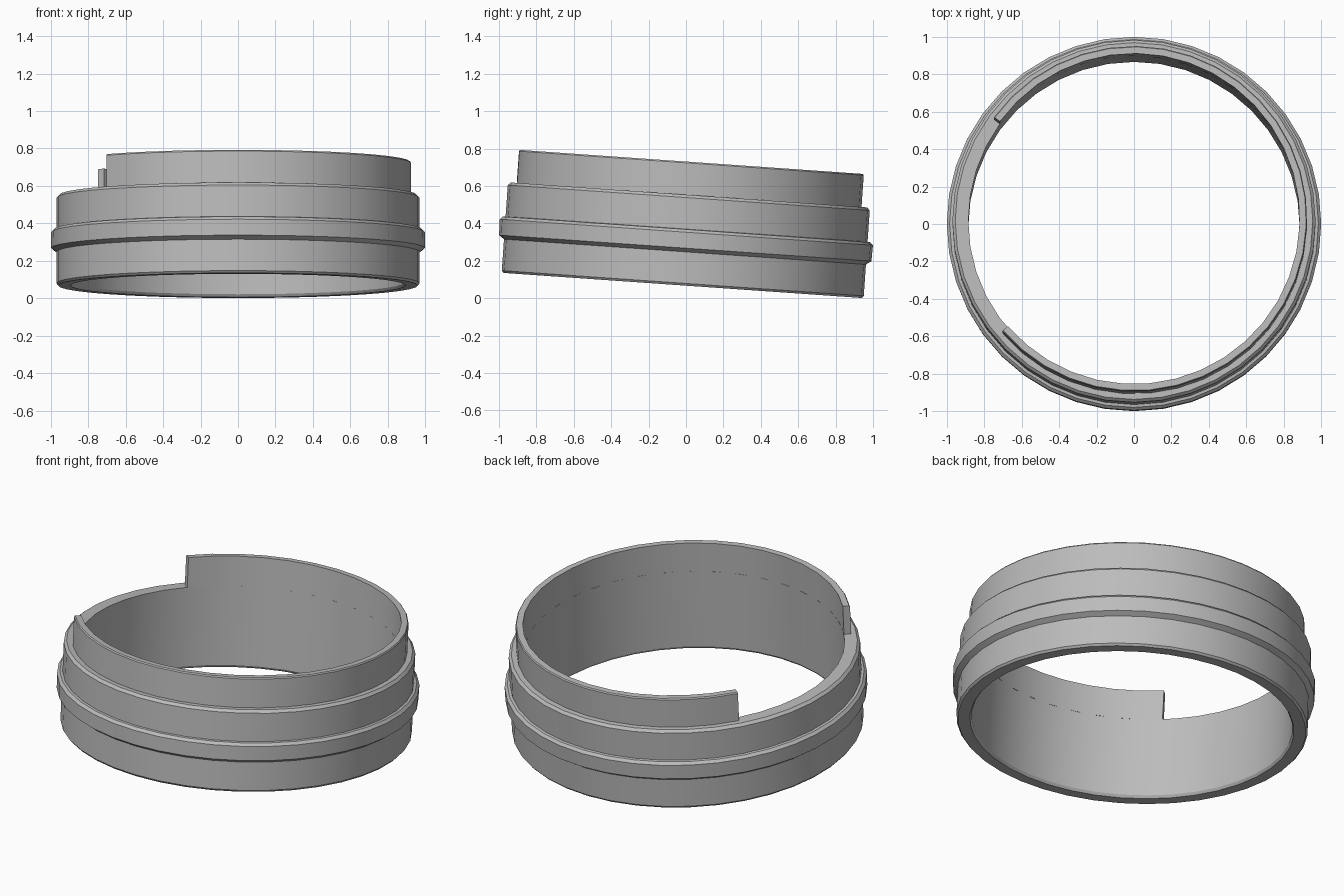
import bpy, bmesh
from math import radians, cos, sin, tau
from mathutils import Matrix

cube = bpy.data.objects.get("Cube")
if cube:
    bpy.data.objects.remove(cube)

SEGMENTS = 40
TILT = Matrix.Translation((0, -0.018, 0.068)) @ Matrix.Rotation(radians(-4), 4, 'X')

grey = bpy.data.materials.new("matte grey")
grey.use_nodes = True
colour = (0.5, 0.5, 0.5, 1)
grey.diffuse_color = colour
grey.node_tree.nodes["Principled BSDF"].inputs["Base Color"].default_value = colour


def sweep(name, profile, start=0.0, span=tau):
    """Turn a closed (radius, height) profile about the tilted axis."""
    closed = span >= tau
    steps = max(3, round(SEGMENTS * span / tau))
    bm = bmesh.new()
    rings = []
    for i in range(steps if closed else steps + 1):
        a = start + span * i / steps
        rings.append([bm.verts.new((r * cos(a), r * sin(a), h)) for r, h in profile])
    pairs = list(zip(rings, rings[1:]))
    if closed:
        pairs.append((rings[-1], rings[0]))
    n = len(profile)
    for a, b in pairs:
        for j in range(n):
            k = (j + 1) % n
            bm.faces.new((a[j], b[j], b[k], a[k]))
    if not closed:
        bm.faces.new(rings[0])
        bm.faces.new(rings[-1][::-1])
    bmesh.ops.recalc_face_normals(bm, faces=bm.faces)
    mesh = bpy.data.meshes.new(name)
    bm.to_mesh(mesh)
    bm.free()
    mesh.transform(TILT)
    mesh.materials.append(grey)
    obj = bpy.data.objects.new(name, mesh)
    bpy.context.collection.objects.link(obj)
    bpy.ops.object.select_all(action='DESELECT')
    obj.select_set(True)
    bpy.context.view_layer.objects.active = obj
    bpy.ops.object.shade_smooth_by_angle(angle=radians(25))
    return obj


# Sleeve with its raised outer band
sweep("sleeve_with_band", [
    (0.885, 0.015), (0.895, 0), (0.96, 0), (0.97, 0.012),
    (0.97, 0.18), (0.998, 0.2), (1.0, 0.285), (0.985, 0.3), (0.97, 0.302),
    (0.97, 0.47), (0.955, 0.485), (0.885, 0.485)])

# Upper collar, open on the right-hand side
gap_start, gap_end = radians(144), radians(220.5)
sweep("open_collar", [(0.885, 0.485), (0.925, 0.485), (0.925, 0.655),
                      (0.92, 0.662), (0.885, 0.662)],
      gap_end, tau - (gap_end - gap_start))
